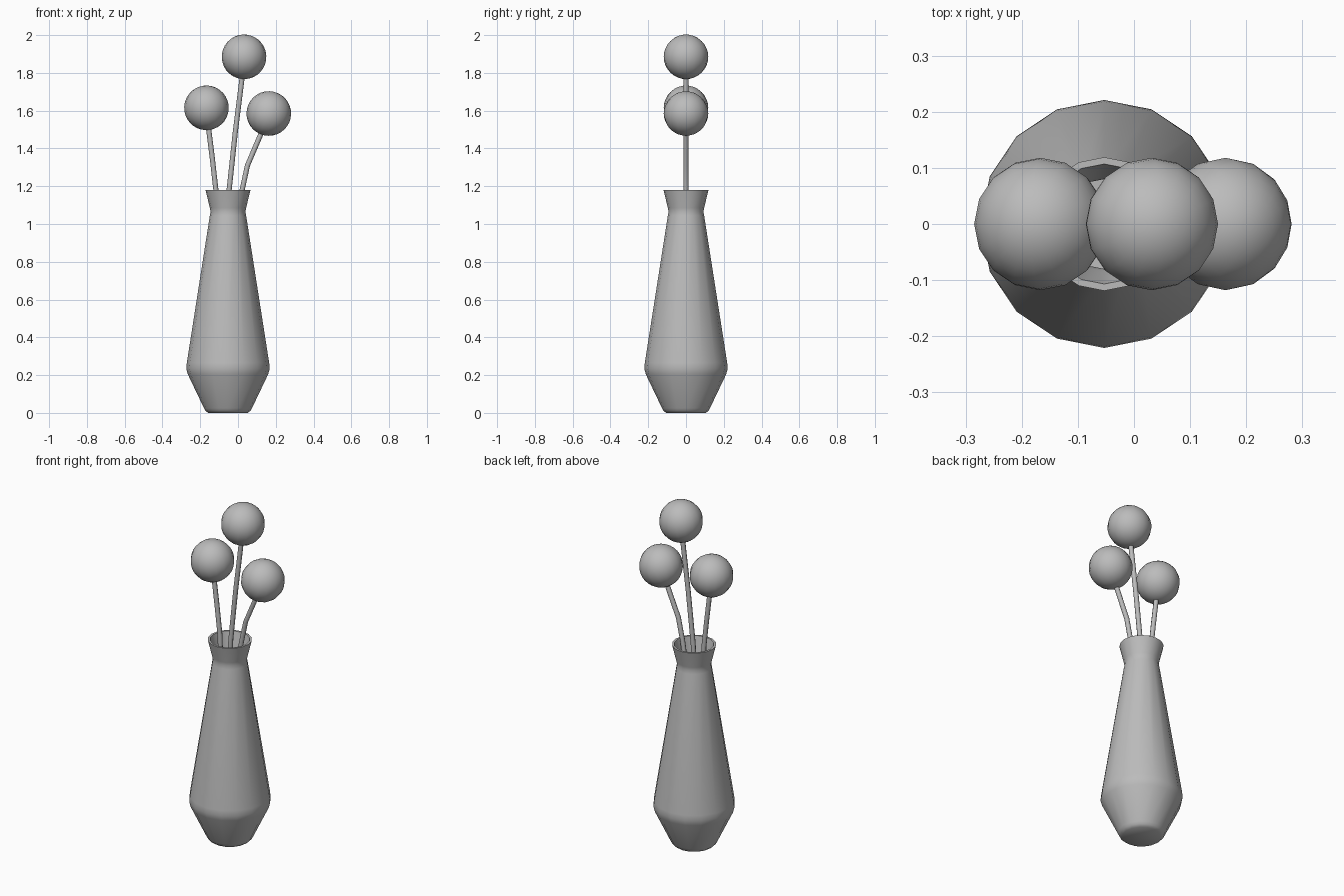
import bpy
import bmesh
from math import radians
from mathutils import Vector, Matrix

cube = bpy.data.objects.get("Cube")
if cube:
    bpy.data.objects.remove(cube, do_unlink=True)

VASE_X = -0.053

grey = bpy.data.materials.new("plain_grey")
grey.use_nodes = True
colour = (0.5, 0.5, 0.5, 1)
grey.diffuse_color = colour
grey.node_tree.nodes["Principled BSDF"].inputs["Base Color"].default_value = colour


def finish(name, bm, angle):
    """Turn a bmesh into a shaded, coloured object."""
    bmesh.ops.recalc_face_normals(bm, faces=bm.faces)
    mesh = bpy.data.meshes.new(name)
    bm.to_mesh(mesh)
    bm.free()
    mesh.materials.append(grey)
    obj = bpy.data.objects.new(name, mesh)
    bpy.context.collection.objects.link(obj)
    bpy.ops.object.select_all(action="DESELECT")
    obj.select_set(True)
    bpy.context.view_layer.objects.active = obj
    bpy.ops.object.shade_smooth_by_angle(angle=radians(angle))
    return obj


def lathe(name, profile, sides, angle):
    """Spin a (radius, height) profile around the vase axis."""
    bm = bmesh.new()
    verts = [bm.verts.new((r, 0, z)) for r, z in profile]
    edges = [bm.edges.new(pair) for pair in zip(verts, verts[1:])]
    bmesh.ops.spin(bm, geom=verts + edges, cent=(0, 0, 0), axis=(0, 0, 1),
                   angle=radians(360), steps=sides, use_merge=True)
    bmesh.ops.remove_doubles(bm, verts=bm.verts, dist=0.0005)
    bmesh.ops.translate(bm, verts=bm.verts, vec=(VASE_X, 0, 0))
    return finish(name, bm, angle)


def tube(name, path, radius, sides=8):
    """Sweep a round section along a path lying in the xz plane."""
    bm = bmesh.new()
    points = [Vector((x, 0, z)) for x, z in path]
    rings = []
    for i, p in enumerate(points):
        ahead = points[min(i + 1, len(points) - 1)] - points[max(i - 1, 0)]
        turn = Vector((0, 0, 1)).rotation_difference(ahead).to_matrix().to_4x4()
        ring = bmesh.ops.create_circle(bm, segments=sides, radius=radius,
                                       matrix=Matrix.Translation(p) @ turn)
        rings.append(ring["verts"])
    for a, b in zip(rings, rings[1:]):
        for k in range(sides):
            n = (k + 1) % sides
            bm.faces.new((a[k], a[n], b[n], b[k]))
    bm.faces.new(rings[0])
    bm.faces.new(rings[-1])
    return finish(name, bm, 50)


# Vase: outer wall up to the lip, then the inner wall back down
lathe("vase", [
    (0, 0), (0.105, 0), (0.12, 0.012), (0.127, 0.025),
    (0.213, 0.205), (0.221, 0.235), (0.218, 0.265),
    (0.096, 1.045), (0.092, 1.065), (0.096, 1.085), (0.119, 1.18),
    (0.107, 1.18), (0.084, 1.085), (0.08, 1.065), (0.084, 1.045),
    (0.205, 0.26), (0.2, 0.21), (0.115, 0.03), (0, 0.02),
], 16, 40)

# Flowers: a bent stem and a ball head for each
flowers = {
    "left_side": ([(0.03, 0.12), (-0.03, 0.6), (-0.012, 0.95), (0.022, 1.18),
                   (0.05, 1.31), (0.127, 1.49), (0.163, 1.585)], 24),
    "middle": ([(-0.07, 0.08), (-0.065, 0.8), (-0.047, 1.18), (-0.015, 1.48),
                (0.02, 1.76), (0.032, 1.885)], 8),
    "right_side": ([(-0.1, 0.1), (-0.11, 0.8), (-0.117, 1.18), (-0.135, 1.34),
                    (-0.155, 1.5), (-0.167, 1.615)], -8),
}
for side, (path, lean) in flowers.items():
    tube(side + "_stem", path, 0.0135)
    x, z = path[-1]
    ball = bmesh.new()
    place = Matrix.Translation((x, 0, z)) @ Matrix.Rotation(radians(lean), 4, "Y")
    bmesh.ops.create_uvsphere(ball, u_segments=16, v_segments=16, radius=0.118,
                              matrix=place)
    finish(side + "_flower_ball", ball, 60)
